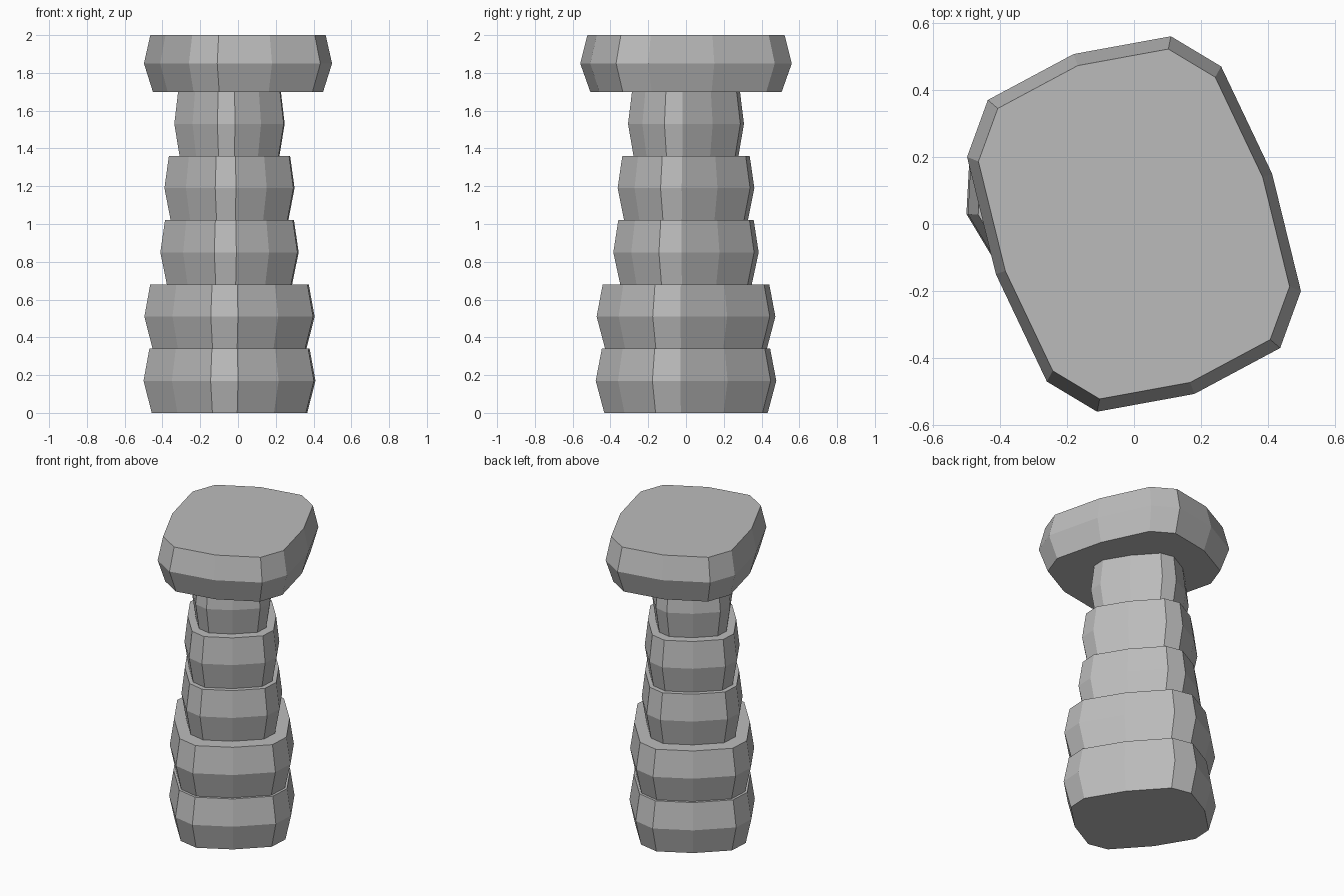
import bpy
import bmesh
from mathutils import Vector

cube = bpy.data.objects.get("Cube")
if cube:
    bpy.data.objects.remove(cube)

stone = bpy.data.materials.new("stone_grey")
stone.use_nodes = True
grey = (0.5, 0.5, 0.5, 1.0)
stone.diffuse_color = grey
stone.node_tree.nodes["Principled BSDF"].inputs["Base Color"].default_value = grey

# Half outlines; the other half is the same turned by 180 degrees
DRUM = [(0.045, -0.478), (0.26, -0.36), (0.447, -0.178),
        (0.455, -0.03), (0.305, 0.22), (0.10, 0.448)]
CAP = [(-0.11, -0.56), (0.18, -0.507), (0.436, -0.37),
       (0.498, -0.20), (0.412, 0.15), (0.26, 0.47)]


def bulged_block(name, half, centre_x, scale, z0, z1):
    """Flat-sided block, widest at mid height, slimmer at both ends."""
    outline = [Vector(p) * scale for p in half]
    outline += [-p for p in outline]
    bm = bmesh.new()
    levels = ((z0, 0.905), ((z0 + z1) / 2, 1.0), (z1, 0.932))
    rings = [[bm.verts.new((centre_x + p.x * k, p.y * k, z)) for p in outline]
             for z, k in levels]
    count = len(outline)
    for low, high in zip(rings, rings[1:]):
        for i in range(count):
            j = (i + 1) % count
            bm.faces.new((low[i], low[j], high[j], high[i]))
    bm.faces.new(rings[0][::-1])
    bm.faces.new(rings[-1])
    mesh = bpy.data.meshes.new(name)
    bm.to_mesh(mesh)
    bm.free()
    mesh.materials.append(stone)
    obj = bpy.data.objects.new(name, mesh)
    bpy.context.collection.objects.link(obj)


# Column of five drums, getting slimmer upwards
HEIGHT = 0.34
for i, size in enumerate((1.0, 0.99, 0.805, 0.757, 0.642)):
    bulged_block(f"column_drum_{i + 1}", DRUM, -0.045, size,
                 i * HEIGHT, (i + 1) * HEIGHT)

# Wide capstone
bulged_block("capstone", CAP, 0.0, 1.0, 5 * HEIGHT, 2.0)
